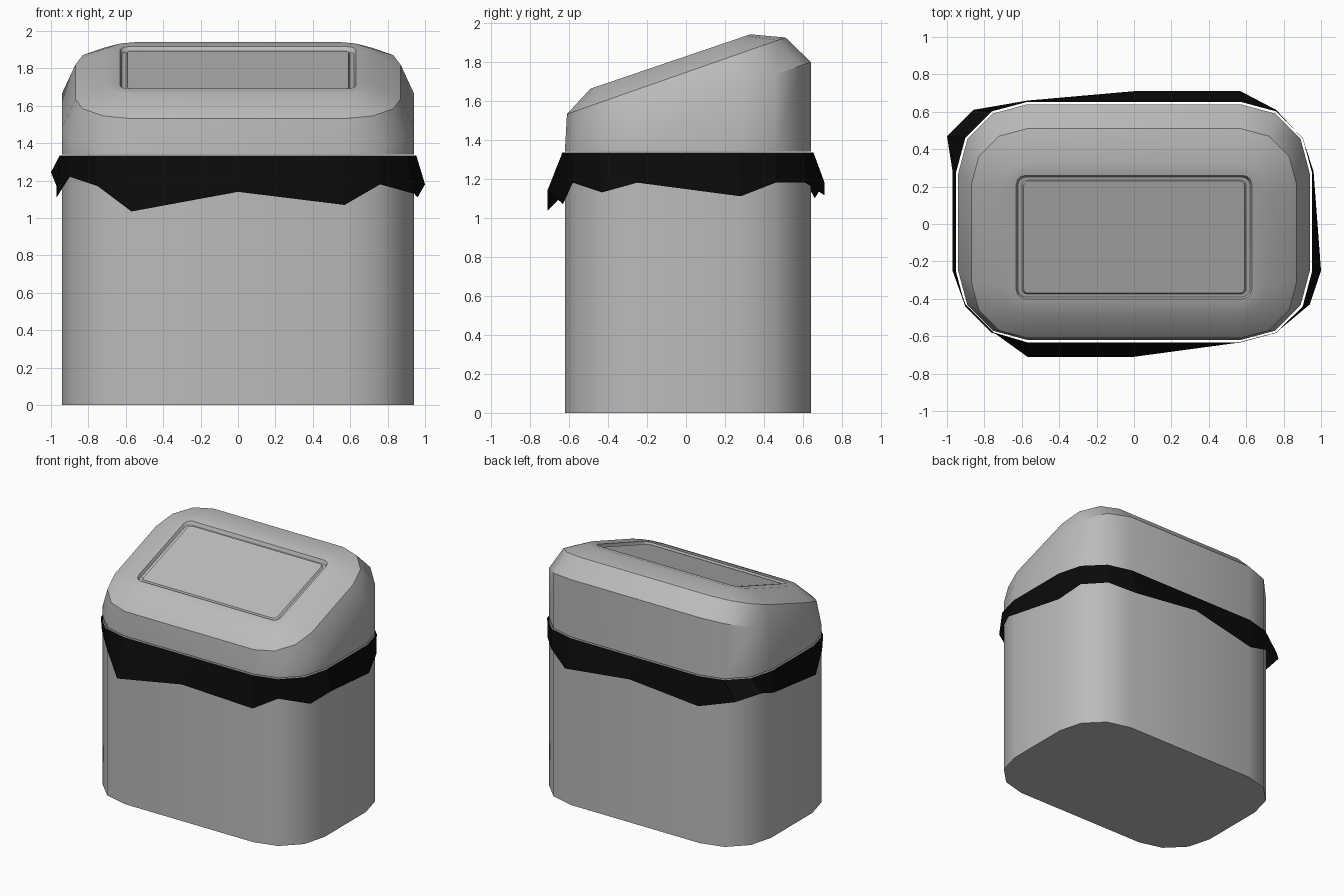
import bpy
import math

default_cube = bpy.data.objects.get("Cube")
if default_cube:
    bpy.data.objects.remove(default_cube, do_unlink=True)


def make_material(name, value):
    mat = bpy.data.materials.new(name)
    mat.use_nodes = True
    color = (value, value, value, 1.0)
    mat.diffuse_color = color
    bsdf = mat.node_tree.nodes["Principled BSDF"]
    bsdf.inputs["Base Color"].default_value = color
    bsdf.inputs["Roughness"].default_value = 0.8
    return mat


def rounded_ring(half_x, y_front, y_back, radius, height):
    """Rounded rectangle, three segments per corner; height is a function of y."""
    ring = []
    corners = [(1, y_back - radius), (-1, y_back - radius),
               (-1, y_front + radius), (1, y_front + radius)]
    for quarter, (side, cy) in enumerate(corners):
        for step in range(4):
            a = math.radians(90 * quarter + 30 * step)
            x = side * (half_x - radius) + radius * math.cos(a)
            y = cy + radius * math.sin(a)
            ring.append((x, y, height(y)))
    return ring


def level(z):
    return lambda y: z


def tilted(z, slope=0.35):
    return lambda y: z + slope * y


def loft(name, rings, mat, cap_start=False, cap_end=False, smooth=True):
    """Joins equal rings, ordered from bottom to top, into one object."""
    count = len(rings[0])
    verts = [p for ring in rings for p in ring]
    faces = []
    for level_index in range(len(rings) - 1):
        low, high = level_index * count, (level_index + 1) * count
        for i in range(count):
            j = (i + 1) % count
            faces.append((low + i, low + j, high + j, high + i))
    if cap_start:
        faces.append(tuple(reversed(range(count))))
    if cap_end:
        faces.append(tuple(range(len(verts) - count, len(verts))))
    mesh = bpy.data.meshes.new(name)
    mesh.from_pydata(verts, [], faces)
    mesh.materials.append(mat)
    obj = bpy.data.objects.new(name, mesh)
    bpy.context.collection.objects.link(obj)
    if smooth:
        bpy.ops.object.select_all(action="DESELECT")
        obj.select_set(True)
        bpy.context.view_layer.objects.active = obj
        bpy.ops.object.shade_smooth_by_angle(angle=math.radians(35))
    return obj


grey = make_material("grey plastic", 0.5)
black = make_material("black bag", 0.003)


def bin_outline(height, grow=0.0):
    return rounded_ring(0.94 + grow, -0.62 - grow, 0.64 + grow, 0.37 + grow, height)


# Straight-sided container
loft("bin_body", [bin_outline(level(0)), bin_outline(level(1.33))],
     grey, cap_start=True, cap_end=True)

# Sloping lid with bevelled rim, and a grooved panel on top
top = 1.828
loft("lid", [
    bin_outline(level(1.34)),
    bin_outline(tilted(1.574)),
    rounded_ring(0.87, -0.61, 0.51, 0.30, tilted(1.745)),
    rounded_ring(0.71, -0.49, 0.33, 0.16, tilted(top, 0.34)),
    rounded_ring(0.63, -0.40, 0.26, 0.05, tilted(top, 0.34)),
    rounded_ring(0.62, -0.39, 0.25, 0.04, tilted(top - 0.025, 0.34)),
    rounded_ring(0.60, -0.375, 0.235, 0.03, tilted(top - 0.025, 0.34)),
    rounded_ring(0.59, -0.37, 0.23, 0.025, tilted(top - 0.012, 0.34)),
], grey, cap_start=True, cap_end=True)

# Bag folded over the rim, with a ragged flared hem
rim = bin_outline(level(1.335), 0.013)
for i in (12, 4):
    (xa, ya, za), (xb, yb, zb) = rim[i - 1], rim[i]
    rim.insert(i, ((xa + xb) / 2, (ya + yb) / 2, za))
hem = [
    (0.96, 0.28, 1.11), (0.90, 0.46, 1.18), (0.76, 0.61, 1.18),
    (0.57, 0.71, 1.115), (0, 0.71, 1.18), (-0.57, 0.66, 1.10),
    (-0.86, 0.61, 1.19), (-1, 0.47, 1.245), (-0.97, 0.28, 1.17),
    (-0.97, -0.25, 1.11), (-0.90, -0.43, 1.22), (-0.75, -0.58, 1.17),
    (-0.57, -0.71, 1.035), (0, -0.71, 1.14), (0.57, -0.63, 1.07),
    (0.76, -0.58, 1.18), (0.94, -0.43, 1.13), (1, -0.25, 1.18),
]
loft("bag_skirt", [hem, rim], black, smooth=False)
